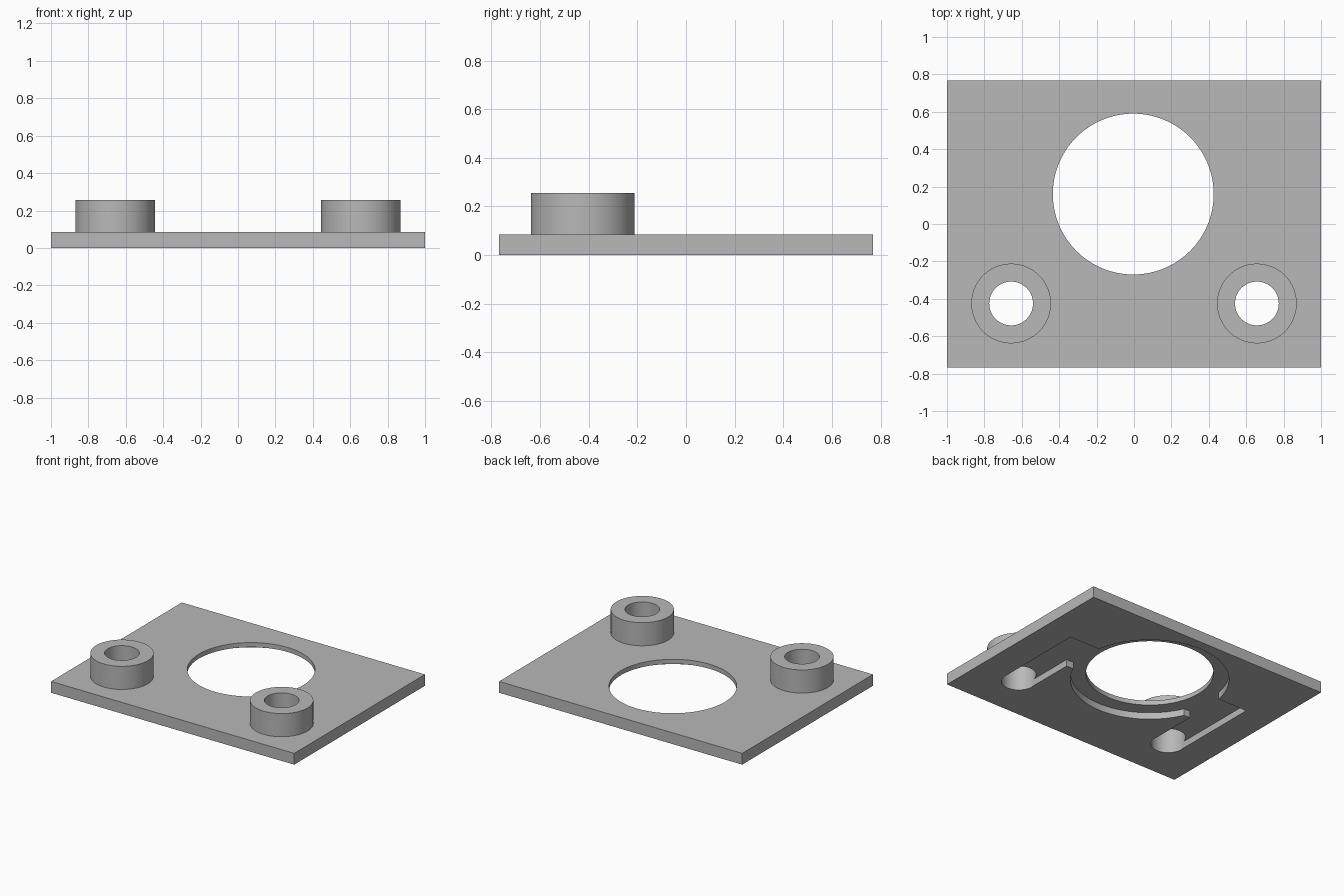
import bpy, bmesh, math
from mathutils import Matrix, Vector

cube = bpy.data.objects.get("Cube")
if cube:
    bpy.data.objects.remove(cube, do_unlink=True)

PLATE_H, POST_H, DEPTH = 0.084, 0.256, 0.05
OPENING = (-0.004, 0.16)
POST_X, POST_Y, POST_R, BORE_R = 0.657, -0.425, 0.213, 0.117

grey = bpy.data.materials.new("plain_grey")
grey.use_nodes = True
colour = (0.48, 0.48, 0.48, 1)
grey.diffuse_color = colour
grey.node_tree.nodes["Principled BSDF"].inputs["Base Color"].default_value = colour


def finish(name, bm):
    """Turn a bmesh into a grey object in the scene."""
    mesh = bpy.data.meshes.new(name)
    bmesh.ops.recalc_face_normals(bm, faces=bm.faces)
    bm.to_mesh(mesh)
    bm.free()
    mesh.materials.append(grey)
    obj = bpy.data.objects.new(name, mesh)
    bpy.context.collection.objects.link(obj)
    return obj


def box(name, low, high):
    low, high = Vector(low), Vector(high)
    bm = bmesh.new()
    bmesh.ops.create_cube(bm, size=1)
    bmesh.ops.scale(bm, vec=high - low, verts=bm.verts)
    bmesh.ops.translate(bm, vec=(low + high) / 2, verts=bm.verts)
    return finish(name, bm)


def cylinder(name, x, y, radius, bottom, top, sides=96):
    bm = bmesh.new()
    bmesh.ops.create_cone(bm, cap_ends=True, segments=sides, radius1=radius,
                          radius2=radius, depth=top - bottom,
                          matrix=Matrix.Translation((x, y, (bottom + top) / 2)))
    return finish(name, bm)


def activate(obj):
    bpy.ops.object.select_all(action='DESELECT')
    obj.select_set(True)
    bpy.context.view_layer.objects.active = obj


def cut(obj, cutter):
    cutter.hide_render = True
    mod = obj.modifiers.new("cut", 'BOOLEAN')
    mod.operation, mod.solver, mod.object = 'DIFFERENCE', 'EXACT', cutter
    activate(obj)
    bpy.ops.object.modifier_apply(modifier=mod.name)
    bpy.data.objects.remove(cutter, do_unlink=True)


def smooth(obj):
    activate(obj)
    bpy.ops.object.shade_smooth_by_angle(angle=math.radians(30))


# Base plate with a round opening and a wider recess underneath
plate = box("base_plate", (-1, -0.768, 0), (1, 0.768, PLATE_H))
cut(plate, cylinder("recess_cutter", *OPENING, 0.534, -0.1, DEPTH, 128))
cut(plate, cylinder("opening_cutter", *OPENING, 0.43, -0.2, 0.3, 128))

# Underside channels from each bore to the recess
for side in (-1, 1):
    inner, outer = POST_X - BORE_R + 0.002, POST_X + BORE_R - 0.002
    spans = (("channel_cutter", inner, outer, POST_Y),
             ("link_cutter", 0.46, outer - 0.05, -0.06))
    for name, near, far, start in spans:
        x0, x1 = sorted((side * near, side * far))
        cut(plate, box(name, (x0, start, -0.1), (x1, 0.255, DEPTH)))
    cut(plate, cylinder("bore_cutter", side * POST_X, POST_Y, BORE_R, -0.2, 0.3))
smooth(plate)

# Hollow posts standing on the plate over the bores
for name, side in (("right_post", -1), ("left_post", 1)):
    bm = bmesh.new()
    profile = [(BORE_R, PLATE_H), (BORE_R, POST_H), (POST_R, POST_H), (POST_R, PLATE_H)]
    verts = [bm.verts.new((r, 0, z)) for r, z in profile]
    edges = [bm.edges.new(pair) for pair in zip(verts, verts[1:])]
    bmesh.ops.spin(bm, geom=verts + edges, cent=(0, 0, 0), axis=(0, 0, 1),
                   angle=math.tau, steps=96)
    bmesh.ops.remove_doubles(bm, verts=bm.verts, dist=0.0001)
    bmesh.ops.translate(bm, vec=(side * POST_X, POST_Y, 0), verts=bm.verts)
    smooth(finish(name, bm))
